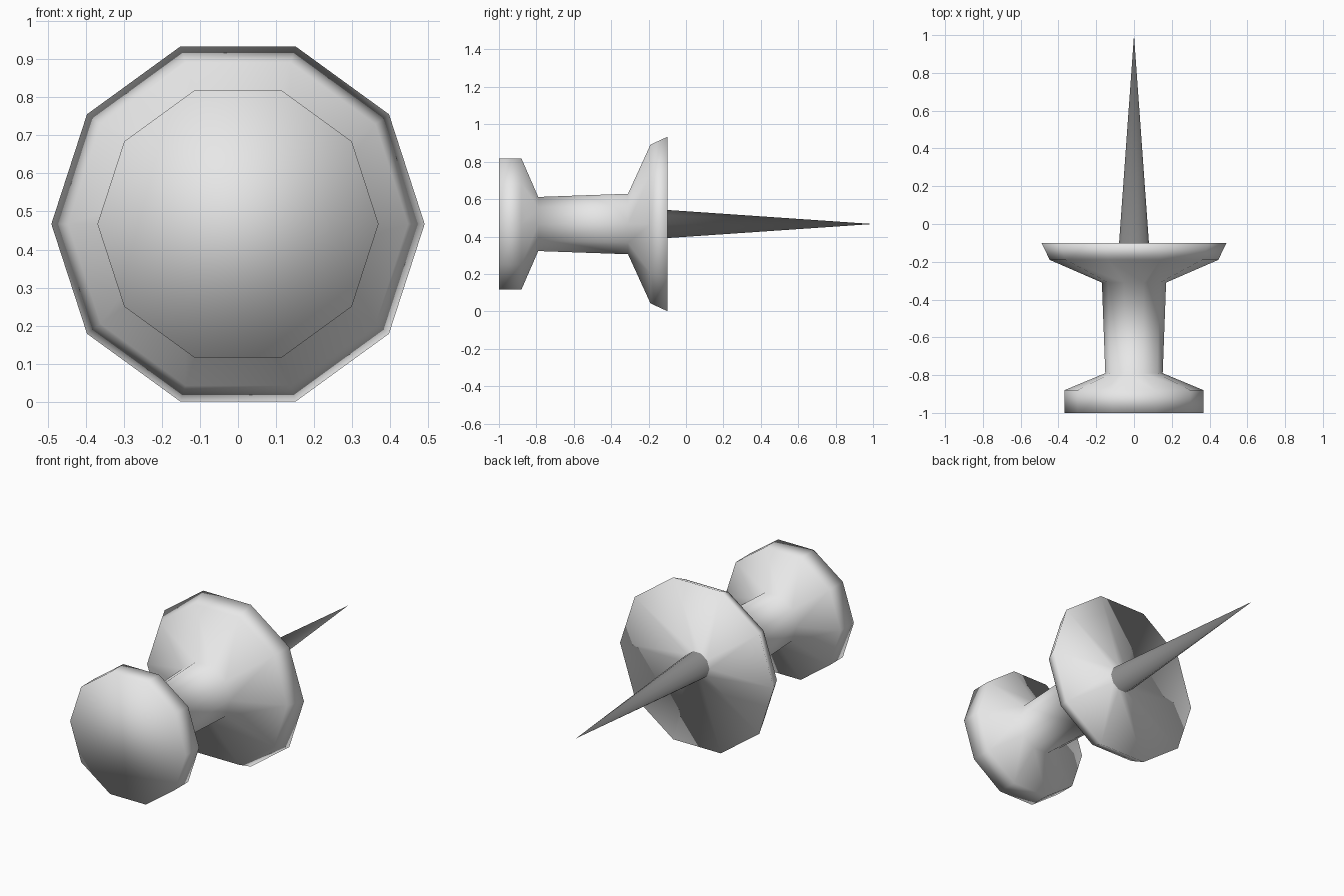
import bpy, bmesh, math

if "Cube" in bpy.data.objects:
    bpy.data.objects.remove(bpy.data.objects["Cube"])

SIDES = 10
CENTRE_Z = 0.467
# (y, radius) along the pin, from the flat head to the needle root
PROFILE = [(-1.0, 0.369), (-0.88, 0.369), (-0.79, 0.152), (-0.31, 0.17),
           (-0.19, 0.446), (-0.10, 0.49), (-0.10, 0.079)]
TIP_Y = 1.0


def material(name, grey):
    m = bpy.data.materials.new(name)
    m.diffuse_color = (grey, grey, grey, 1)
    m.use_nodes = True
    m.node_tree.nodes["Principled BSDF"].inputs["Base Color"].default_value = m.diffuse_color
    return m


bm = bmesh.new()

# Lathed handle: one ring of vertices per profile point
rings = []
for y, r in PROFILE:
    ring = []
    for k in range(SIDES):
        a = 2 * math.pi * k / SIDES
        ring.append(bm.verts.new((r * math.cos(a), y, CENTRE_Z + r * math.sin(a))))
    rings.append(ring)
for low, high in zip(rings, rings[1:]):
    for k in range(SIDES):
        n = (k + 1) % SIDES
        bm.faces.new((low[k], low[n], high[n], high[k]))

# Flat head cap
bm.faces.new(rings[0])

# Needle cone
tip = bm.verts.new((0, TIP_Y, CENTRE_Z))
for k in range(SIDES):
    f = bm.faces.new((rings[-1][k], rings[-1][(k + 1) % SIDES], tip))
    f.material_index = 1

bmesh.ops.recalc_face_normals(bm, faces=bm.faces)
for f in bm.faces:
    f.smooth = True

mesh = bpy.data.meshes.new("push_pin")
bm.to_mesh(mesh)
bm.free()
mesh.materials.append(material("light grey plastic", 0.8))
mesh.materials.append(material("dark grey metal", 0.26))
pin = bpy.data.objects.new("push_pin", mesh)
bpy.context.collection.objects.link(pin)
